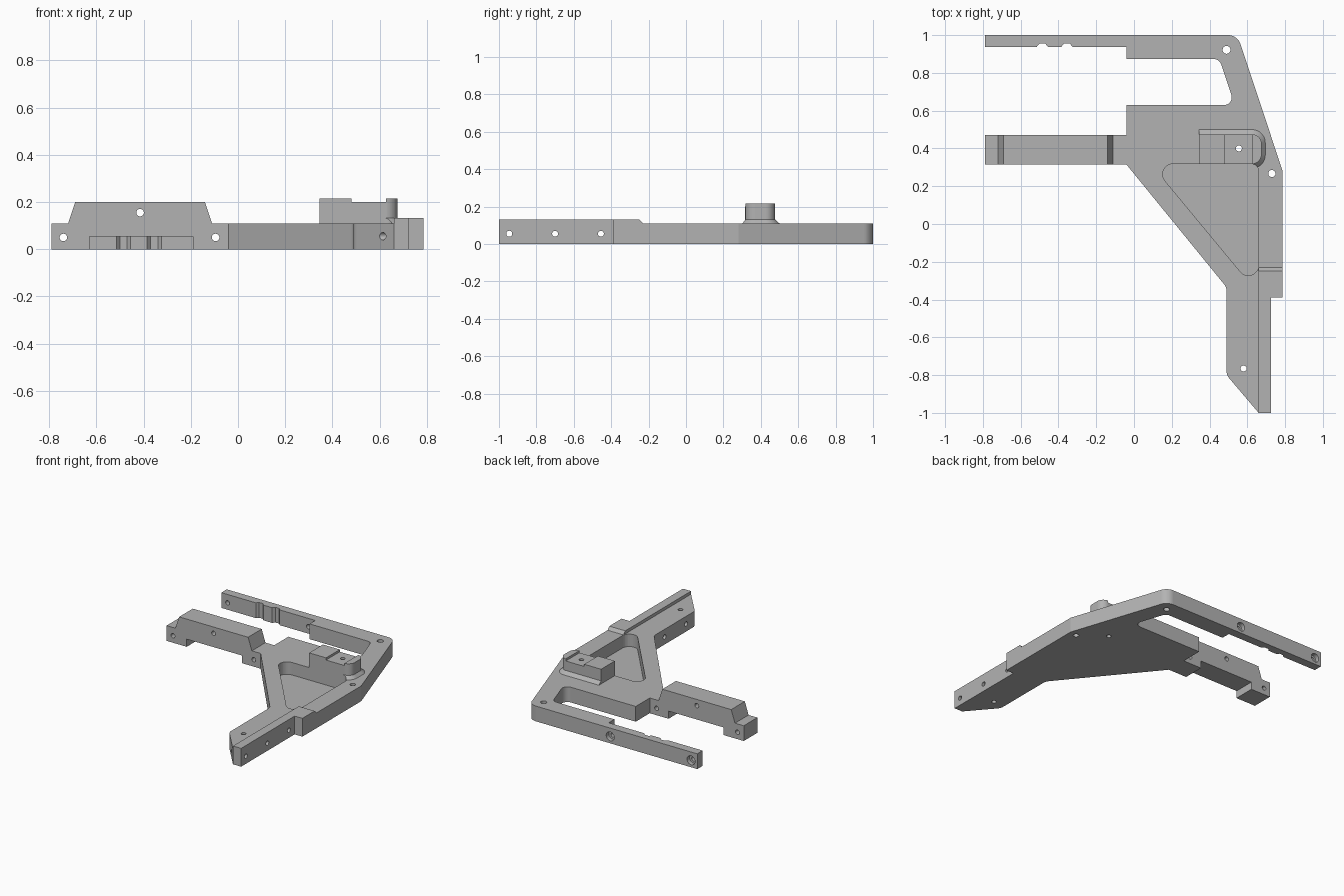
import bpy, bmesh, math
from mathutils import Vector, Matrix

old = bpy.data.objects.get("Cube")
if old:
    bpy.data.objects.remove(old, do_unlink=True)

grey = bpy.data.materials.new("plain grey")
grey.use_nodes = True
COLOUR = (0.45, 0.45, 0.45, 1)
grey.diffuse_color = COLOUR
grey.node_tree.nodes["Principled BSDF"].inputs["Base Color"].default_value = COLOUR


def rounded(points, steps=12):
    """Outline whose (x, y, radius) corners become arcs."""
    out = []
    for i, p in enumerate(points):
        c = Vector(p[:2])
        if len(p) == 2:
            out.append(c)
            continue
        a = (Vector(points[i - 1][:2]) - c).normalized()
        b = (Vector(points[(i + 1) % len(points)][:2]) - c).normalized()
        half = a.angle(b) / 2
        centre = c + (a + b).normalized() * p[2] / math.sin(half)
        start = c + a * p[2] / math.tan(half) - centre
        end = c + b * p[2] / math.tan(half) - centre
        sweep = start.angle_signed(end)
        for k in range(steps + 1):
            out.append(centre + Matrix.Rotation(-sweep * k / steps, 2) @ start)
    return out


def make(name, bm):
    bmesh.ops.recalc_face_normals(bm, faces=bm.faces)
    mesh = bpy.data.meshes.new(name)
    bm.to_mesh(mesh)
    bm.free()
    mesh.materials.append(grey)
    obj = bpy.data.objects.new(name, mesh)
    bpy.context.collection.objects.link(obj)
    return obj


def loft(name, lower, upper, low, high, place=lambda x, y, h: (x, y, h)):
    """Solid between two matching outlines."""
    bm = bmesh.new()
    a = [bm.verts.new(place(p[0], p[1], low)) for p in lower]
    b = [bm.verts.new(place(p[0], p[1], high)) for p in upper]
    bm.faces.new(a)
    bm.faces.new(b)
    for i in range(len(a)):
        j = (i + 1) % len(a)
        bm.faces.new((a[i], a[j], b[j], b[i]))
    return make(name, bm)


def prism(name, outline, low, high, **kw):
    return loft(name, outline, outline, low, high, **kw)


def box(name, x0, x1, y0, y1, z0, z1):
    return prism(name, [(x0, y0), (x1, y0), (x1, y1), (x0, y1)], z0, z1)


def along_x(y, z, x):
    return (x, y, z)


def along_y(x, z, y):
    return (x, y, z)


def along_z(x, y, z):
    return (x, y, z)


def drill(name, u, v, r, low, high, place):
    ring = [(u + r * math.cos(k * math.tau / 24), v + r * math.sin(k * math.tau / 24))
            for k in range(24)]
    return prism(name, ring, low, high, place=place)


def cut(target, cutters):
    for c in cutters:
        c.hide_render = True
        mod = target.modifiers.new("cut", 'BOOLEAN')
        mod.operation, mod.solver, mod.object = 'DIFFERENCE', 'EXACT', c
    bpy.context.view_layer.update()
    deps = bpy.context.evaluated_depsgraph_get()
    mesh = bpy.data.meshes.new_from_object(target.evaluated_get(deps))
    target.modifiers.clear()
    target.data = mesh


# Main plate with the rear arm and front leg
plate = prism("main_plate", rounded([
    (-0.79, 1), (0.548, 1, 0.07), (0.787, 0.28), (0.787, -0.39), (0.725, -0.39),
    (0.725, -1), (0.66, -1), (0.49, -0.8, 0.06), (0.49, -0.335, 0.06), (-0.04, 0.315),
    (-0.04, 0.63), (0.533, 0.63, 0.04), (0.452, 0.873, 0.04), (-0.04, 0.873),
    (-0.04, 0.938), (-0.79, 0.938)]), 0, 0.11)

# Middle arm, raised along its length and relieved underneath
arm = prism("middle_arm", [
    (-0.79, 0), (-0.79, 0.11), (-0.72, 0.11), (-0.69, 0.2), (-0.14, 0.2), (-0.11, 0.11),
    (-0.04, 0.11), (-0.04, 0), (-0.19, 0), (-0.19, 0.055), (-0.63, 0.055), (-0.63, 0)],
    0.315, 0.47, place=along_y)

# Raised strip on the side rail, sloped at its rear end
RAIL = [(-0.39, 0.11), (-0.39, 0.132), (-0.25, 0.132), (-0.23, 0.11)]
prism("rail_strip_wide", RAIL, 0.66, 0.787, place=along_x)
box("rail_strip_narrow", 0.66, 0.725, -1, -0.39, 0.11, 0.132)

# Clamp block with its sloped foot
foot_low = rounded([(0.345, 0.5), (0.695, 0.5, 0.07), (0.695, 0.295, 0.07), (0.345, 0.295)])
block_line = rounded([(0.345, 0.475), (0.675, 0.475, 0.05), (0.675, 0.318, 0.05), (0.345, 0.318)])
foot = loft("block_foot", foot_low, block_line, 0.11, 0.132)
block = prism("clamp_block", block_line, 0.11, 0.216)

# Pocket, grooves and holes
pocket = prism("pocket_cutter", rounded([
    (0.09, 0.318, 0.055), (0.66, 0.318, 0.04), (0.66, -0.37, 0.055)]), 0.02, 0.3)
saddle = box("saddle_cutter", 0.48, 0.627, 0.2, 0.6, 0.2, 0.3)
grooves = [prism("groove_cutter", [(x - 0.03, 0.92), (x - 0.03, 0.938), (x - 0.015, 0.955),
                                   (x + 0.015, 0.955), (x + 0.03, 0.938), (x + 0.03, 0.92)], -0.1, 0.2)
           for x in (-0.485, -0.355)]
upright = [drill("upright_hole", x, y, r, -0.1, 0.3, along_z)
           for x, y, r in ((0.49, 0.922, 0.021), (0.73, 0.267, 0.019), (0.58, -0.765, 0.016))]
block_hole = drill("block_hole", 0.555, 0.4, 0.016, -0.1, 0.3, along_z)
rail_holes = [drill("rail_hole", y, 0.055, 0.016, 0.4, 0.9, along_x)
              for y in (-0.945, -0.7, -0.455)]
arm_holes, sinks = [], []
for x in (-0.74, -0.095):
    arm_holes.append(drill("arm_hole", x, 0.05, 0.016, 0.25, 1.1, along_y))
    sinks.append(drill("screw_sink", x, 0.05, 0.032, 0.97, 1.1, along_y))
high_hole = drill("high_hole", -0.415, 0.155, 0.016, 0.2, 0.6, along_y)

cut(plate, [pocket, block_hole] + grooves + upright + rail_holes + arm_holes + sinks)
cut(arm, arm_holes + [high_hole])
cut(foot, [pocket, block_hole])
cut(block, [saddle, block_hole])

# Remove the cutters
for c in [pocket, saddle, block_hole, high_hole] + grooves + upright + rail_holes + arm_holes + sinks:
    bpy.data.objects.remove(c, do_unlink=True)
